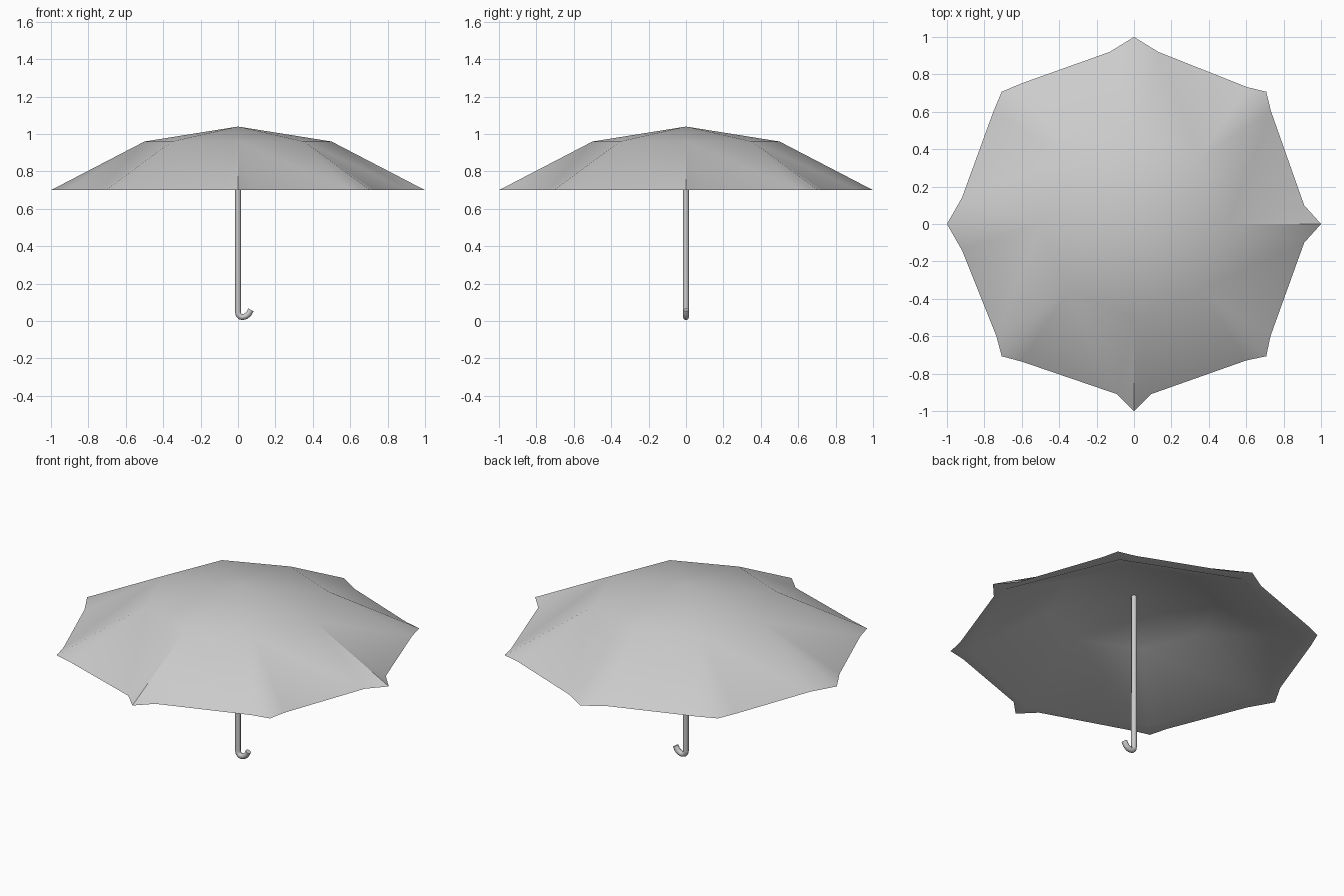
import bpy, bmesh
from math import cos, sin, pi

if "Cube" in bpy.data.objects:
    bpy.data.objects.remove(bpy.data.objects["Cube"])


def polar(a, r, t, z):
    # radial distance r and sideways offset t from the rib at angle a
    return (r * cos(a) - t * sin(a), r * sin(a) + t * cos(a), z)


def smooth(obj, angle):
    bpy.ops.object.select_all(action='DESELECT')
    obj.select_set(True)
    bpy.context.view_layer.objects.active = obj
    bpy.ops.object.shade_smooth_by_angle(angle=angle)


# Canopy: eight ribs, pointed tips with fabric cut back between them
N = 8
RIM = 0.70
shoulders = [(.91, .10), (.945, .09), (.92, .13), (.957, .106),
             (.92, .14), (.945, .095), (.91, .09), (.94, .092)]
bm = bmesh.new()
apex = bm.verts.new((0, 0, 1.04))
inner_apex = bm.verts.new((0, 0, 0.995))
ribs = []
for i, (r, t) in enumerate(shoulders):
    a = i * 2 * pi / N
    ribs.append({
        'mid': bm.verts.new(polar(a, 0.50, 0, 0.96)),
        'tip': bm.verts.new(polar(a, 1.00, 0, RIM)),
        'left': bm.verts.new(polar(a, r, t, RIM)),
        'right': bm.verts.new(polar(a, r, -t, RIM)),
        'in_rim': bm.verts.new(polar(a, 0.91, 0, RIM)),
        'in_mid': bm.verts.new(polar(a, 0.46, 0, 0.925)),
    })
for i in range(N):
    p, q = ribs[i], ribs[(i + 1) % N]
    faces = [
        # outer fabric
        (apex, p['mid'], q['mid']),
        (p['mid'], p['tip'], p['left']),
        (p['mid'], p['left'], q['right'], q['mid']),
        (q['mid'], q['right'], q['tip']),
        # flat hem underneath
        (p['tip'], p['in_rim'], p['left']),
        (p['left'], p['in_rim'], q['in_rim'], q['right']),
        (q['right'], q['in_rim'], q['tip']),
        # inner lining
        (p['in_rim'], p['in_mid'], q['in_mid'], q['in_rim']),
        (p['in_mid'], inner_apex, q['in_mid']),
    ]
    for f in faces:
        bm.faces.new(f)
bmesh.ops.recalc_face_normals(bm, faces=bm.faces)
mesh = bpy.data.meshes.new("canopy")
bm.to_mesh(mesh)
bm.free()
canopy = bpy.data.objects.new("canopy", mesh)
bpy.context.collection.objects.link(canopy)
smooth(canopy, 0.6)

# Pole with hooked handle, swept along one path
path = [(0, 1.01), (0, 0.05), (0.003, 0.034), (0.012, 0.024), (0.025, 0.021),
        (0.042, 0.026), (0.057, 0.038), (0.069, 0.060)]
curve = bpy.data.curves.new("pole_and_handle", 'CURVE')
curve.dimensions = '3D'
curve.bevel_depth = 0.016
curve.bevel_resolution = 2
curve.use_fill_caps = True
spline = curve.splines.new('POLY')
spline.points.add(len(path) - 1)
for pt, (x, z) in zip(spline.points, path):
    pt.co = (x, 0, z, 1)
pole = bpy.data.objects.new("pole_and_handle", curve)
bpy.context.collection.objects.link(pole)
bpy.ops.object.select_all(action='DESELECT')
pole.select_set(True)
bpy.context.view_layer.objects.active = pole
bpy.ops.object.convert(target='MESH')
smooth(bpy.context.view_layer.objects.active, 0.9)
